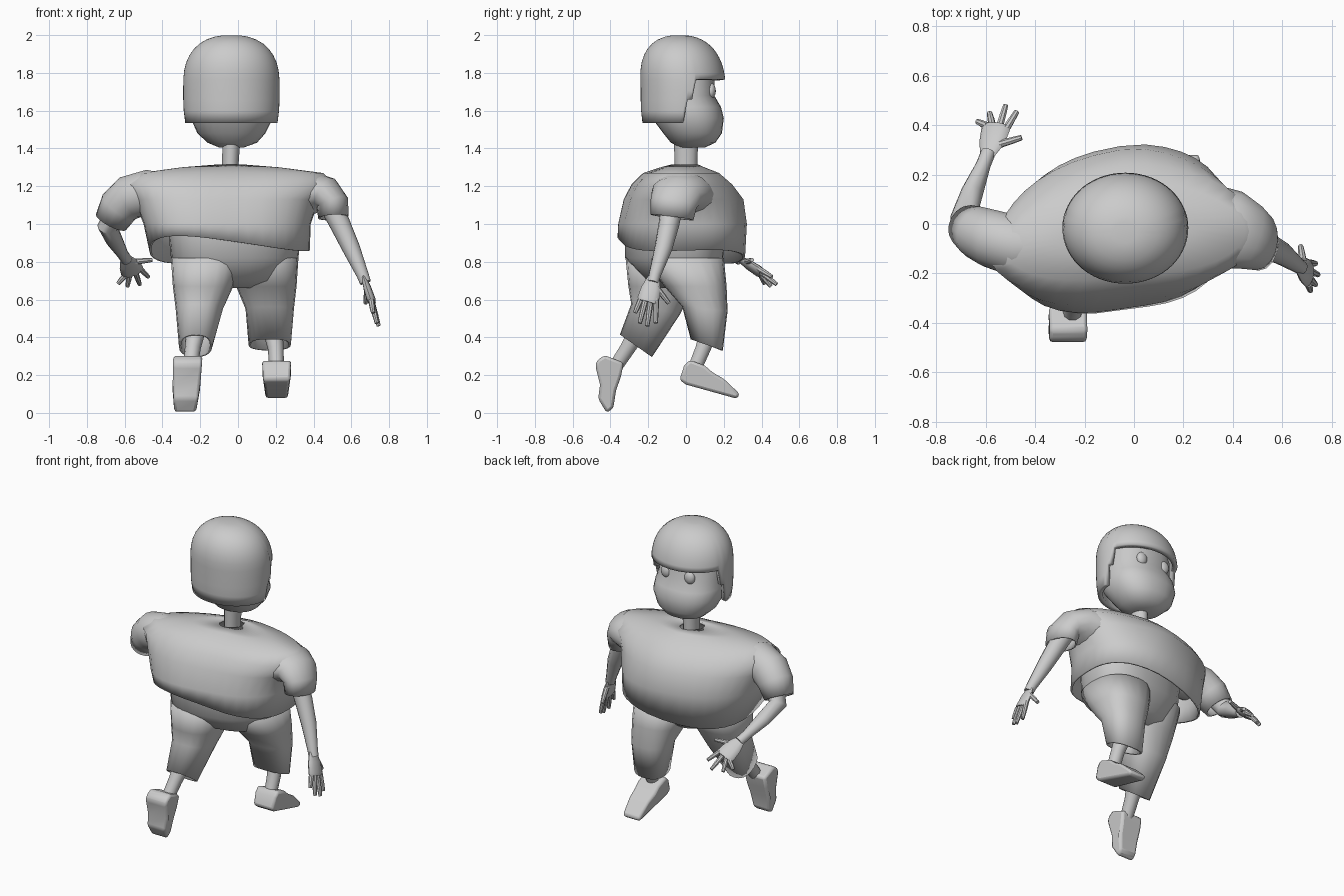
import bpy, bmesh
from math import sin, cos, pi, radians
from mathutils import Vector as V

if "Cube" in bpy.data.objects:
    bpy.data.objects.remove(bpy.data.objects["Cube"])


def finish(name, rings, cap0=True, cap1=True, thick=0, angle=40):
    bm = bmesh.new()
    rows = [[bm.verts.new(p) for p in r] for r in rings]
    n = len(rows[0])
    for a, b in zip(rows, rows[1:]):
        for i in range(n):
            j = (i + 1) % n
            bm.faces.new((a[i], a[j], b[j], b[i]))
    # Always cap so the normals come out consistent, then open the ends wanted open
    ends = [bm.faces.new(rows[0][::-1]), bm.faces.new(rows[-1])]
    bmesh.ops.recalc_face_normals(bm, faces=bm.faces[:])
    drop = [f for f, keep in zip(ends, (cap0, cap1)) if not keep]
    if drop:
        bmesh.ops.delete(bm, geom=drop, context='FACES_ONLY')
    me = bpy.data.meshes.new(name)
    bm.to_mesh(me)
    bm.free()
    ob = bpy.data.objects.new(name, me)
    bpy.context.collection.objects.link(ob)
    if thick:
        m = ob.modifiers.new("Thickness", 'SOLIDIFY')
        m.thickness = thick
    smooth(ob, angle)
    return ob


def smooth(ob, angle):
    bpy.ops.object.select_all(action='DESELECT')
    ob.select_set(True)
    bpy.context.view_layer.objects.active = ob
    bpy.ops.object.shade_smooth_by_angle(angle=radians(angle))


def sup(c, e):
    return (1 if c >= 0 else -1) * abs(c) ** (2 / e)


def box_ring(x0, x1, y0, y1, z, n=28, e=2.3):
    # Superellipse inscribed in an x / y range
    return [V(((x0 + x1) / 2 + (x1 - x0) / 2 * sup(cos(2 * pi * i / n), e),
               (y0 + y1) / 2 + (y1 - y0) / 2 * sup(sin(2 * pi * i / n), e), z)) for i in range(n)]


def tube(name, pts, side=(0, 1, 0), flat=1, n=10, **kw):
    rings = []
    for k, p in enumerate(pts):
        d = (V(pts[min(k + 1, len(pts) - 1)][:3]) - V(pts[max(k - 1, 0)][:3])).normalized()
        u = V(side)
        u = (u - d * u.dot(d)).normalized()
        v = d.cross(u)
        rings.append([V(p[:3]) + p[3] * (u * cos(2 * pi * i / n) + v * flat * sin(2 * pi * i / n))
                      for i in range(n)])
    return finish(name, rings, **kw)


def ball(name, loc, scale):
    bpy.ops.mesh.primitive_uv_sphere_add(segments=16, ring_count=10, location=loc)
    ob = bpy.context.object
    ob.name = name
    ob.scale = scale
    smooth(ob, 60)


# Head and neck
finish("face", [box_ring(*s) for s in (
    (-.1, .03, -.03, .1, 1.405), (-.16, .1, -.08, .155, 1.43), (-.215, .145, -.12, .19, 1.48),
    (-.25, .185, -.18, .2, 1.56), (-.25, .18, -.2, .185, 1.62), (-.24, .17, -.2, .15, 1.68),
    (-.24, .17, -.2, .15, 1.78), (-.2, .13, -.15, .12, 1.87))], angle=60)
tube("neck", [(-.04, 0, 1.24, .06), (-.04, 0, 1.33, .06), (-.035, 0, 1.45, .065)], flat=.75, n=14)
for s in (-1, 1):
    ball("eye", (-.035 + s * .085, .132, 1.705), (.036, .026, .042))

# Hair: helmet with a raised opening over the face and slanting sideburns
n, rings = 60, []
for k in range(13):
    ring = []
    for i in range(n):
        a = 2 * pi * i / n
        zb = 1.765 if sin(a) > .25 else 1.66 if sin(a) > .08 else 1.535
        z = zb + (1.998 - zb) * (1 - (1 - k / 12) ** 1.7)
        t = max(0, (z - 1.74) / .26)
        r = (1 - t ** 2.4) ** (1 / 2.4)
        if z < 1.62:
            r -= (1.62 - z) * .5
        ring.append(V((-.035 + .255 * r * sup(cos(a), 2.02),
                       -.015 - .02 * t + .225 * r * sup(sin(a), 2.02), z)))
    rings.append(ring)
finish("hair", rings, cap0=False, thick=.03)

# Shirt: twisted loft with a slanting open hem
n, rings = 36, []
for x0, x1, y0, y1, z, e in ((-.47, .38, -.34, .315, .85, 2.5), (-.5, .385, -.335, .325, 1.0, 2.4),
                             (-.55, .43, -.305, .31, 1.13, 2.2), (-.59, .51, -.265, .25, 1.21, 2),
                             (-.52, .45, -.205, .18, 1.27, 2), (-.3, .22, -.12, .1, 1.3, 2),
                             (-.11, .03, -.07, .07, 1.315, 2)):
    ring = box_ring(x0, x1, y0, y1, z, n, e)
    for p in ring:
        if z == .85:
            p.z = .86 - .13 * p.y + .42 * p.x * p.y
        # The far left swings back, the right shoulder also turns slightly back
        p.y += .17 * p.x if p.x < 0 else -.04 * p.x if z > 1.1 else .03 * p.x
    rings.append(ring)
finish("shirt", rings, cap0=False, cap1=False, thick=.012, angle=60)

# Sleeves
tube("left_sleeve", [(-.36, -.1, 1.15, .11), (-.48, -.09, 1.165, .122), (-.575, -.06, 1.14, .118),
                     (-.63, -.035, 1.09, .108), (-.672, -.01, 1.01, .09)],
     n=16, cap1=False, thick=.01, angle=60)
tube("right_sleeve", [(.31, -.01, 1.15, .17), (.4, -.025, 1.165, .16), (.465, -.05, 1.155, .138),
                      (.5, -.065, 1.11, .124), (.505, -.075, 1.035, .115)], flat=.7,
     n=16, cap1=False, thick=.01, angle=60)

# Arms and hands
ARMS = {
    "left": ([(-.62, -.03, 1.1, .06), (-.69, .03, .985, .055), (-.655, .13, .915, .045),
              (-.61, .24, .84, .03), (-.59, .29, .81, .03)],
             [(-.595, .275, .82, .03), (-.575, .33, .785, .055), (-.56, .385, .75, .062), (-.555, .4, .74, .05)],
             (.17, -.06, .1),
             [(-.635, .415, .685), (-.585, .45, .67), (-.52, .48, .68), (-.475, .455, .72), (-.455, .35, .81)]),
    "right": ([(.48, -.07, 1.12, .06), (.54, -.09, 1.0, .055), (.6, -.12, .87, .047),
               (.66, -.165, .73, .032), (.675, -.175, .69, .03)],
              [(.665, -.17, .72, .03), (.685, -.185, .66, .052), (.705, -.2, .6, .058), (.71, -.205, .585, .05)],
              (0, 1, .1),
              [(.715, -.27, .53), (.735, -.245, .475), (.745, -.205, .46), (.735, -.16, .475), (.675, -.09, .58)]),
}
for side, (arm, palm, spread, tips) in ARMS.items():
    tube(side + "_arm", arm, n=12)
    tube(side + "_palm", palm, side=spread, flat=.4, n=12)
    sp = V(spread).normalized()
    for i, tip in enumerate(tips):
        thumb = i == 4
        base = V(palm[1 if thumb else 2][:3]) + sp * (.03 if thumb else (i - 1.5) * .028)
        tip = V(tip)
        mid = base.lerp(tip, .6)
        tube(side + "_finger", [(*base, .016), (*mid, .014), (*tip, .011)],
             side=spread, n=8)

# Trousers: pelvis with two open legs, last value tilts the hem
LEGS = {
    "left": ((-.17, -.1, .82, .185, .22, 0), (-.185, -.13, .67, .16, .175, 0),
             (-.205, -.16, .55, .125, .13, -.2), (-.225, -.265, .355, .088, .085, -.7)),
    "right": ((.13, -.01, .82, .19, .21, 0), (.15, .05, .67, .16, .165, 0),
              (.168, .1, .55, .128, .12, -.1), (.168, .11, .36, .112, .085, -.35)),
}
for side, secs in LEGS.items():
    rings = []
    for cx, cy, z, rx, ry, tilt in secs:
        ring = box_ring(cx - rx, cx + rx, cy - ry, cy + ry, z, 20, 2.4)
        for p in ring:
            p.z += tilt * (p.y - cy)
        rings.append(ring)
    finish(side + "_trouser_leg", rings, cap0=False, cap1=False, thick=.012)
rings = [box_ring(*s) for s in ((-.37, .335, -.31, .2, .97), (-.355, .32, -.31, .19, .82),
                                (-.25, .22, -.2, .12, .7), (-.12, .09, -.12, .06, .66))]
for ring in rings:
    for p in ring:
        p.y += .16 * p.x
finish("trouser_pelvis", rings, cap0=False, angle=60)

# Shins
tube("left_shin", [(-.22, -.24, .46, .055), (-.24, -.31, .34, .042), (-.255, -.39, .22, .038)], side=(1, 0, 0))
tube("right_shin", [(.18, .13, .46, .055), (.2, .09, .34, .042), (.205, .04, .22, .038)], side=(1, 0, 0))

# Shoes: side profile (y, z) given two slightly tapering sides
SHOES = {
    "left_shoe": (-.265, -.03, ((-.48, .25), (-.47, .28), (-.43, .305), (-.33, .265), (-.345, .19),
                                (-.37, .12), (-.385, .025), (-.42, 0), (-.465, .075), (-.455, .15))),
    "right_shoe": (.205, 0, ((.02, .28), (-.01, .25), (-.035, .175), (0, .15), (.27, .075),
                             (.285, .1), (.2, .18), (.14, .215), (.1, .25))),
}
for name, (cx, shift, prof) in SHOES.items():
    zs = [p[1] for p in prof]
    rings = []
    for s in (-1, 1):
        ring = []
        for y, z in prof:
            t = (max(zs) - z) / (max(zs) - min(zs))
            ring.append(V((cx + shift * t * .5 + s * (.077 - .02 * t ** 2), y, z)))
        rings.append(ring)
    ob = finish(name, rings)
    b = ob.modifiers.new("Round", 'BEVEL')
    b.width, b.segments, b.limit_method = .015, 2, 'ANGLE'
